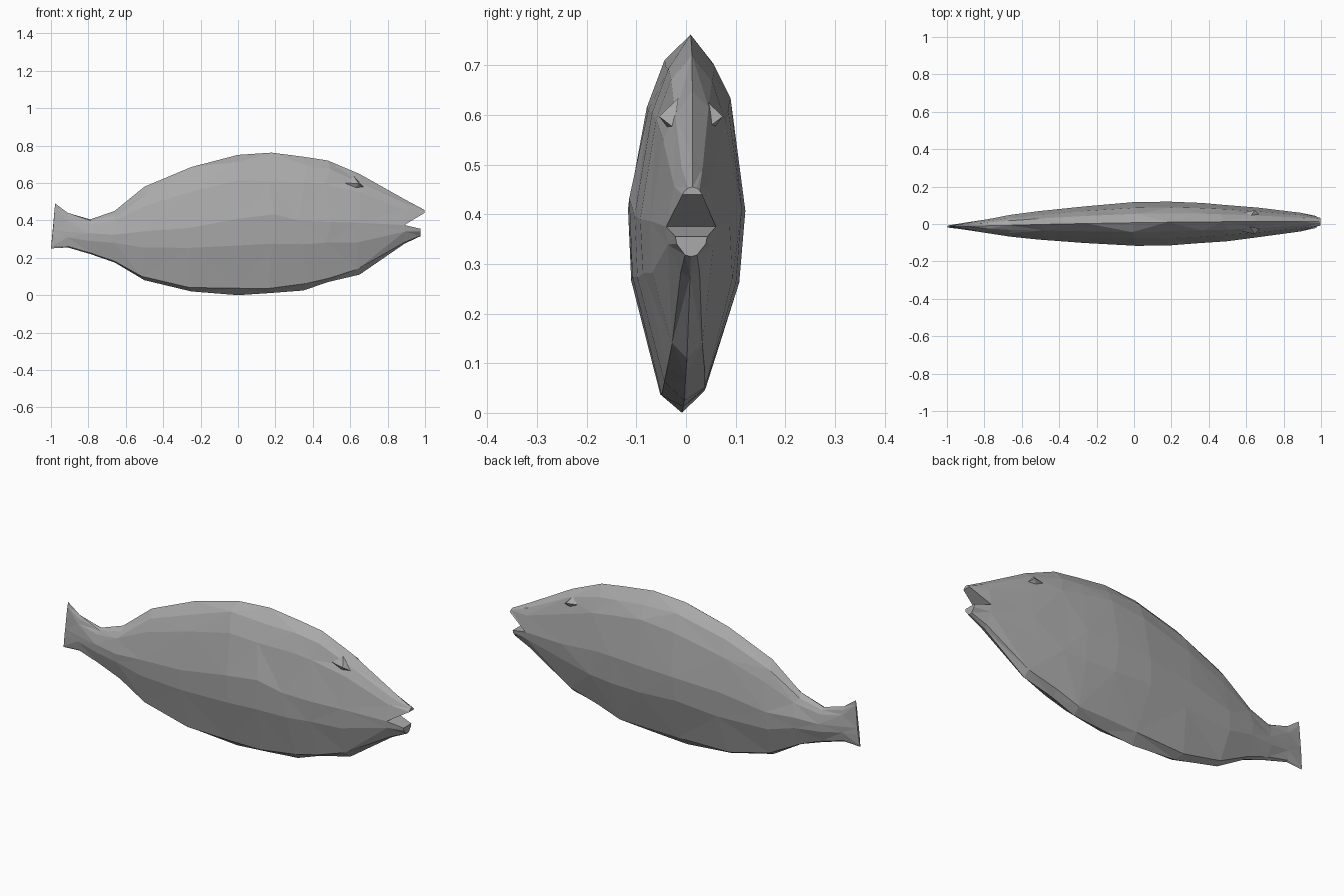
import bpy
import bmesh
import random

random.seed(4)
if "Cube" in bpy.data.objects:
    bpy.data.objects.remove(bpy.data.objects["Cube"], do_unlink=True)

grey = bpy.data.materials.new("fish grey")
grey.use_nodes = True
grey.diffuse_color = (0.4, 0.4, 0.4, 1)
grey.node_tree.nodes["Principled BSDF"].inputs["Base Color"].default_value = (0.4, 0.4, 0.4, 1)

# Half section from back to belly: share of half width, share of height
# (positive runs from the side ridge up to the back, negative down to the belly)
HALF = [(0, 1), (0.42, 0.85), (0.71, 0.59), (1, 0), (0.92, -0.36), (0.38, -0.92), (0, -1)]


def section(x, bottom, mid, top, width, lean=0, jitter=0):
    """Closed ring around the fish, slightly skewed like a resting body."""
    ring = []
    sides = [(1, k) for k in range(7)] + [(-1, k) for k in range(5, 0, -1)]
    for side, k in sides:
        w, h = HALF[k]
        z = mid + h * ((top - mid) if h > 0 else (mid - bottom))
        dx, dz = 0, 0
        if 0 < k < 6:
            dx = random.uniform(-jitter, jitter)
            dz = random.uniform(-jitter, jitter) * 0.6
        y = side * w * width + 0.012 * x + 0.02 * (z - 0.4)
        ring.append((x + dx + lean * (1 + h) / 2, y, z + dz))
    return ring


def finish(bm, name):
    bmesh.ops.recalc_face_normals(bm, faces=bm.faces)
    mesh = bpy.data.meshes.new(name)
    bm.to_mesh(mesh)
    bm.free()
    mesh.materials.append(grey)
    obj = bpy.data.objects.new(name, mesh)
    bpy.context.scene.collection.objects.link(obj)
    return obj


def loft(name, rings):
    """Skin rings of equal length with alternating triangles and closed ends."""
    bm = bmesh.new()
    loops = [[bm.verts.new(p) for p in ring] for ring in rings]
    n = len(loops[0])
    for r, (a, b) in enumerate(zip(loops, loops[1:])):
        for i in range(n):
            j = (i + 1) % n
            if (i + r) % 2:
                tris = [(a[i], a[j], b[j]), (a[i], b[j], b[i])]
            else:
                tris = [(a[i], a[j], b[i]), (a[j], b[j], b[i])]
            for tri in tris:
                bm.faces.new(tri)
    bm.faces.new(loops[0])
    bm.faces.new(loops[-1])
    return finish(bm, name)


# Body stations from tail to mouth corner: x, belly, side ridge, back, half width
stations = [
    (-0.91, 0.255, 0.34, 0.44, 0.018),
    (-0.79, 0.22, 0.33, 0.405, 0.036),
    (-0.66, 0.175, 0.33, 0.45, 0.058),
    (-0.5, 0.08, 0.34, 0.58, 0.076),
    (-0.25, 0.02, 0.37, 0.685, 0.098),
    (0, 0, 0.41, 0.75, 0.117),
    (0.18, 0.012, 0.42, 0.762, 0.117),
    (0.35, 0.025, 0.41, 0.74, 0.108),
    (0.48, 0.07, 0.4, 0.72, 0.098),
    (0.65, 0.11, 0.39, 0.648, 0.08),
]
mouth = section(0.89, 0.275, 0.375, 0.513, 0.05)
tail = section(-1, 0.25, 0.35, 0.49, 0.006, lean=0.022)
rings = [tail]
for s in stations:
    rings.append(section(*s, jitter=0.2 * s[4]))
loft("fish_body", rings + [mouth])

# Jaws continue the mouth ring above and below the open gape
upper_tip = section(0.998, 0.42, 0.44, 0.455, 0.02)
lower_tip = section(0.975, 0.315, 0.355, 0.38, 0.032)
loft("upper_jaw", [r[:4] + r[9:] for r in (mouth, upper_tip)])
loft("lower_jaw", [r[3:10] for r in (mouth, lower_tip)])

# Small brow folds over the eyes
for side, name in ((1, "left_brow"), (-1, "right_brow")):
    bm = bmesh.new()
    for x, y, z in [(0.56, 0.045, 0.6), (0.675, 0.035, 0.575), (0.645, 0.064, 0.597),
                    (0.62, 0.025, 0.635), (0.62, 0.04, 0.565)]:
        bm.verts.new((x, side * y + 0.01, z))
    bmesh.ops.convex_hull(bm, input=bm.verts)
    finish(bm, name)
